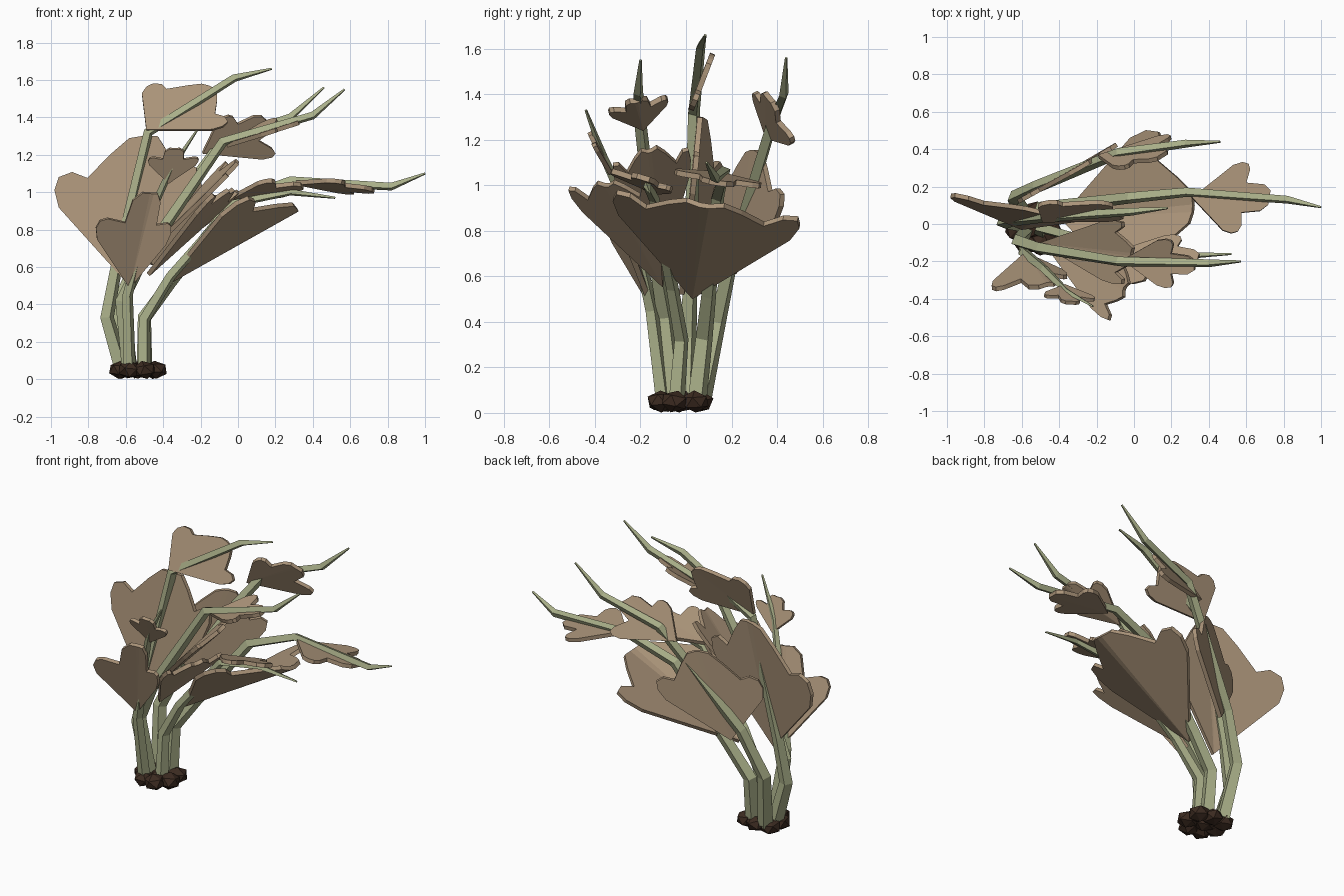
import bpy, bmesh, math, random
from mathutils import Vector as V, Matrix

if "Cube" in bpy.data.objects:
    bpy.data.objects.remove(bpy.data.objects["Cube"])

random.seed(4)


def material(name, rgb):
    m = bpy.data.materials.new(name)
    m.diffuse_color = (*rgb, 1)
    m.use_nodes = True
    m.node_tree.nodes["Principled BSDF"].inputs["Base Color"].default_value = m.diffuse_color
    return m


TAN = material("dry tan leaf", (0.41, 0.30, 0.195))
GREEN = material("pale green stem", (0.40, 0.43, 0.25))
SOIL = material("dark brown soil", (0.045, 0.024, 0.015))


def finish(bm, name, mat):
    bmesh.ops.recalc_face_normals(bm, faces=bm.faces)
    me = bpy.data.meshes.new(name)
    bm.to_mesh(me)
    bm.free()
    me.materials.append(mat)
    ob = bpy.data.objects.new(name, me)
    bpy.context.collection.objects.link(ob)


def stem(name, pts, r0=0.045):
    """Four-sided tube tapering along a bent path to a thin tip."""
    pts = [V(p) for p in pts]
    bm = bmesh.new()
    rings = []
    n = len(pts)
    for i, p in enumerate(pts):
        d = (pts[min(i + 1, n - 1)] - pts[max(i - 1, 0)]).normalized()
        a = d.cross(V((0, 1, 0))).normalized()
        b = d.cross(a)
        r = 0.006 if i == n - 1 else r0 * (1 - 0.5 * i / (n - 2))
        rings.append([bm.verts.new(p + r * (math.cos(t) * a + math.sin(t) * b))
                      for t in (0.4 + k * math.pi / 2 for k in range(4))])
    bm.faces.new(rings[0])
    bm.faces.new(rings[-1])
    for lo, hi in zip(rings, rings[1:]):
        for k in range(4):
            bm.faces.new((lo[k], lo[(k + 1) % 4], hi[(k + 1) % 4], hi[k]))
    finish(bm, name, GREEN)


# Half outlines of a leaf as (side lobe, middle lobe) weights
DEEP = [(.92, -.07), (1.0, 0), (.95, .11), (.80, .23), (.42, .43), (.37, .70), (.20, .89), (.05, .98)]
BROAD = [(.92, -.07), (1.0, 0), (.97, .11), (.82, .24), (.63, .32), (.39, .64), (.20, .87), (.05, .98)]


def leaf(name, base, left, mid, right, half=DEEP, thick=0.024):
    """Three-lobed fan leaf, given its base and its three lobe tips."""
    o = V(base)
    l, m, r = V(left) - o, V(mid) - o, V(right) - o
    out = [l * a + m * b for a, b in half] + [r * a + m * b for a, b in reversed(half)]
    nrm = (l.cross(m).normalized() + m.cross(r).normalized()).normalized() * thick / 2
    bm = bmesh.new()
    pts = [V((0, 0, 0))] + out
    top = [bm.verts.new(o + p + nrm) for p in pts]
    bot = [bm.verts.new(o + p - nrm) for p in pts]
    n = len(pts)
    for i in range(1, n - 1):
        bm.faces.new((top[0], top[i], top[i + 1]))
        bm.faces.new((bot[0], bot[i + 1], bot[i]))
    for i in range(n):
        j = (i + 1) % n
        bm.faces.new((top[i], bot[i], bot[j], top[j]))
    finish(bm, name, TAN)


# Stems, all swept toward +x
stem("tall_stem", [(-.62, 0, .06), (-.70, .01, .33), (-.65, .02, .6),
                   (-.48, .035, 1.32), (-.02, .065, 1.61), (.18, .085, 1.66)])
stem("back_stem", [(-.60, .07, .06), (-.64, .14, .40), (-.52, .20, .68),
                   (-.08, .38, 1.28), (.28, .43, 1.40), (.46, .44, 1.56)])
stem("front_stem", [(-.58, -.05, .06), (-.62, -.09, .42), (-.50, -.13, .66),
                    (-.08, -.20, 1.27), (.40, -.21, 1.41), (.57, -.20, 1.55)])
stem("low_long_stem", [(-.50, .05, .06), (-.50, .08, .33), (-.36, .10, .52),
                       (-.02, .14, .95), (.28, .17, 1.06), (.82, .13, 1.03), (1, .09, 1.10)])
stem("short_side_stem", [(-.58, -.10, .06), (-.59, -.15, .45), (-.48, -.24, .86),
                         (-.36, -.36, 1.12), (-.22, -.44, 1.33)], .036)
stem("low_front_stem", [(-.50, -.04, .06), (-.50, -.02, .32), (-.36, -.06, .55),
                        (-.02, -.14, .94), (.28, -.17, 1.0), (.52, -.16, .97)], .038)

# Large lower leaves: base, left lobe, middle lobe, right lobe
leaf("big_left_leaf", (-.60, -.02, .52), (-.98, .15, 1.01), (-.49, .06, 1.29), (-.22, .04, 1.06), BROAD)
leaf("front_left_leaf", (-.58, -.16, .49), (-.76, -.34, .81), (-.46, -.32, .99), (-.36, -.27, .78))
leaf("big_right_leaf", (-.39, .03, .51), (.07, .50, .82), (.31, .08, .90), (-.01, -.32, .94), BROAD)
leaf("front_low_leaf", (-.48, -.10, .56), (-.03, -.14, .97), (-.06, -.34, .99), (-.17, -.50, .95), BROAD)
leaf("back_mid_leaf", (-.46, .21, .61), (-.62, .12, .94), (-.29, .30, 1.15), (-.10, .42, .91), BROAD)
leaf("front_mid_leaf", (-.50, -.10, .66), (-.10, .02, 1.12), (-.02, -.16, 1.14), (-.10, -.32, 1.05), BROAD)

# Small upper leaves
leaf("tall_stem_leaf", (-.49, .02, 1.33), (-.49, .11, 1.56), (-.15, .11, 1.56), (-.08, .03, 1.35), BROAD)
leaf("back_stem_leaf", (-.19, .36, 1.21), (-.08, .30, 1.40), (.14, .36, 1.39), (.18, .47, 1.19))
leaf("front_stem_leaf", (-.06, -.19, 1.25), (.17, -.08, 1.38), (.32, -.22, 1.37), (.17, -.34, 1.32))
leaf("long_stem_leaf", (.31, .14, 1.05), (.58, .33, 1.0), (.72, .14, 1.01), (.52, -.05, 1.06))
leaf("low_front_leaf", (-.04, -.13, .97), (.22, -.06, .98), (.34, -.18, 1.03), (.15, -.33, 1.06))
leaf("short_stem_leaf", (-.37, -.33, 1.05), (-.48, -.38, 1.17), (-.34, -.42, 1.23), (-.21, -.40, 1.17),
     thick=.02)

# Soil clumps around the stem bases
bm = bmesh.new()
for x, y in [(-.63, -.03), (-.62, .05), (-.58, -.10), (-.53, .06), (-.50, -.11),
             (-.44, -.05), (-.45, .04), (-.54, -.02)]:
    turn = Matrix.Rotation(random.uniform(0, 6.28), 4, 'Z') @ Matrix.Rotation(random.uniform(0, 1), 4, 'X')
    bmesh.ops.create_icosphere(bm, subdivisions=1, radius=.065,
        matrix=Matrix.Translation((x, y, .05)) @ Matrix.Diagonal((1, 1, .76, 1)) @ turn)
finish(bm, "soil_clumps", SOIL)
